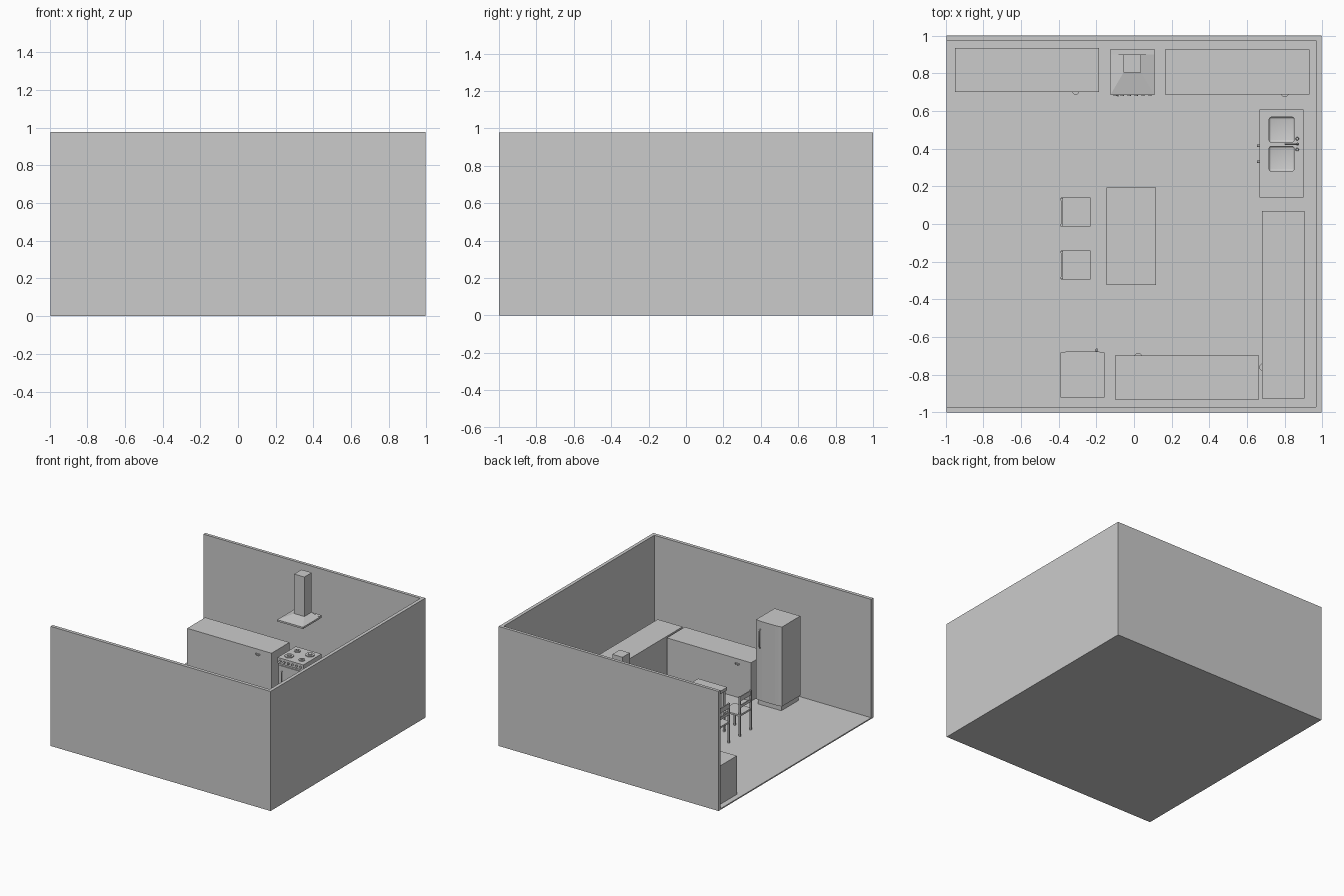
import bpy, bmesh, math
from mathutils import Vector, Matrix

cube = bpy.data.objects.get("Cube")
if cube:
    bpy.data.objects.remove(cube, do_unlink=True)

grey = bpy.data.materials.new("plain_grey")
grey.use_nodes = True
grey.diffuse_color = (0.6, 0.6, 0.6, 1)
grey.node_tree.nodes["Principled BSDF"].inputs["Base Color"].default_value = (0.6, 0.6, 0.6, 1)

FLOOR = 0.01
TOP = 0.325


def finish(bm, name, smooth=False):
    bmesh.ops.recalc_face_normals(bm, faces=bm.faces)
    mesh = bpy.data.meshes.new(name)
    bm.to_mesh(mesh)
    bm.free()
    mesh.materials.append(grey)
    ob = bpy.data.objects.new(name, mesh)
    bpy.context.collection.objects.link(ob)
    if smooth:
        bpy.ops.object.select_all(action='DESELECT')
        bpy.context.view_layer.objects.active = ob
        ob.select_set(True)
        bpy.ops.object.shade_smooth_by_angle()
    return ob


def box(name, x, y, z, bevel=0):
    bm = bmesh.new()
    bmesh.ops.create_cube(bm, size=1)
    spans = (x, y, z)
    for v in bm.verts:
        v.co = [(s[0] + s[1]) / 2 + c * (s[1] - s[0]) for s, c in zip(spans, v.co)]
    if bevel:
        bmesh.ops.bevel(bm, geom=bm.edges[:], offset=bevel, segments=3, profile=0.5, affect='EDGES')
    return finish(bm, name, bevel > 0)


def cylinder(name, centre, radius, depth, axis='Z', top=None):
    turn = {'X': Matrix.Rotation(math.pi / 2, 4, 'Y'),
            'Y': Matrix.Rotation(math.pi / 2, 4, 'X'), 'Z': Matrix()}[axis]
    bm = bmesh.new()
    bmesh.ops.create_cone(bm, cap_ends=True, segments=20, radius1=radius,
                          radius2=radius if top is None else top, depth=depth,
                          matrix=Matrix.Translation(centre) @ turn)
    return finish(bm, name, True)


def prism(name, outline, direction):
    bm = bmesh.new()
    face = bm.faces.new([bm.verts.new(p) for p in outline])
    ext = bmesh.ops.extrude_face_region(bm, geom=[face])
    moved = [g for g in ext["geom"] if isinstance(g, bmesh.types.BMVert)]
    bmesh.ops.translate(bm, verts=moved, vec=direction)
    return finish(bm, name)


def tube(name, points, radius):
    curve = bpy.data.curves.new(name, 'CURVE')
    curve.dimensions = '3D'
    curve.bevel_depth = radius
    curve.bevel_resolution = 2
    curve.use_fill_caps = True
    spline = curve.splines.new('POLY')
    spline.points.add(len(points) - 1)
    for p, co in zip(spline.points, points):
        p.co = (*co, 1)
    curve.materials.append(grey)
    ob = bpy.data.objects.new(name, curve)
    bpy.context.collection.objects.link(ob)
    return ob


def cut(ob, cutters):
    for c in cutters:
        mod = ob.modifiers.new("hollow", 'BOOLEAN')
        mod.operation = 'DIFFERENCE'
        mod.object = c
    deps = bpy.context.evaluated_depsgraph_get()
    mesh = bpy.data.meshes.new_from_object(ob.evaluated_get(deps))
    ob.modifiers.clear()
    ob.data = mesh


def cup_pull(name, x, y, out):
    # Small wedge-shaped drawer pull, pointing along out
    o = Vector(out)
    side = Vector((-o.y, o.x, 0))
    c = Vector((x, y, TOP - 0.035))
    outline = [c - side * 0.02, c - side * 0.008 + o * 0.013,
               c + side * 0.008 + o * 0.013, c + side * 0.02]
    prism(name, outline, (0, 0, -0.012))


# Room shell, open on one side
box("floor", (-0.995, 0.995), (-1, 1), (0, FLOOR))
box("front_wall", (-0.995, 0.995), (-1, -0.972), (FLOOR, 0.978))
box("back_wall", (-0.995, 0.995), (0.975, 1), (FLOOR, 0.978))
box("side_wall", (0.967, 0.995), (-0.972, 0.975), (FLOOR, 0.978))

# Base cabinets with pulls
box("back_right_cabinet", (-0.95, -0.187), (0.70, 0.933), (FLOOR, TOP))
cup_pull("back_right_pull", -0.31, 0.70, (0, -1, 0))
box("back_left_cabinet", (0.165, 0.932), (0.687, 0.927), (FLOOR, TOP))
cup_pull("back_left_pull", 0.80, 0.687, (0, -1, 0))
box("front_cabinet", (-0.10, 0.662), (-0.93, -0.697), (FLOOR, TOP))
cup_pull("front_pull", 0.023, -0.697, (0, 1, 0))
box("side_cabinet", (0.678, 0.904), (-0.925, 0.07), (FLOOR, TOP))
cup_pull("side_pull", 0.678, -0.76, (-1, 0, 0))

# Fridge: plinth, body, bowed door and handle
box("fridge_plinth", (-0.38, -0.167), (-0.91, -0.69), (FLOOR, 0.05))
box("fridge_body", (-0.39, -0.157), (-0.92, -0.69), (0.05, 0.70))
bow = [(-0.2735 + 0.1165 * t / 4, -0.675 - 0.008 * (t / 4) ** 4, 0.05) for t in range(-4, 5)]
prism("fridge_door", [(-0.39, -0.69, 0.05)] + bow + [(-0.157, -0.69, 0.05)], (0, 0, 0.65))
tube("fridge_handle", [(-0.198, -0.677, 0.48), (-0.198, -0.664, 0.495),
                       (-0.198, -0.664, 0.62), (-0.198, -0.677, 0.635)], 0.005)

# Stove
box("stove_body", (-0.125, 0.108), (0.70, 0.925), (FLOOR, 0.265))
box("stove_top", (-0.125, 0.108), (0.69, 0.925), (0.265, 0.312))
box("oven_door", (-0.11, 0.093), (0.692, 0.70), (0.05, 0.25))
tube("oven_handle", [(-0.085, 0.692, 0.11), (-0.085, 0.681, 0.12),
                     (-0.085, 0.681, 0.20), (-0.085, 0.692, 0.21)], 0.004)
for i in range(6):
    cylinder(f"stove_knob_{i + 1}", (-0.1 + i * 0.037, 0.686, 0.288), 0.009, 0.012, 'Y')
for i, (x, y, r) in enumerate([(-0.065, 0.755, 0.034), (0.05, 0.755, 0.024),
                               (-0.065, 0.86, 0.024), (0.05, 0.86, 0.034)]):
    cylinder(f"burner_{i + 1}", (x, y, 0.315), r, 0.008)
    cylinder(f"burner_cap_{i + 1}", (x, y, 0.321), r * 0.5, 0.006)

# Extractor hood: rim, sloped canopy, back strip and chimney
box("hood_rim", (-0.125, 0.108), (0.685, 0.928), (0.608, 0.622))
box("hood_back_strip", (-0.125, 0.108), (0.90, 0.928), (0.622, 0.628))
bm = bmesh.new()
low = [bm.verts.new(p) for p in ((-0.125, 0.685, 0.622), (0.108, 0.685, 0.622),
                                 (0.108, 0.90, 0.622), (-0.125, 0.90, 0.622))]
high = [bm.verts.new(p) for p in ((-0.055, 0.805, 0.645), (0.037, 0.805, 0.645),
                                  (0.037, 0.90, 0.645), (-0.055, 0.90, 0.645))]
bm.faces.new(low)
bm.faces.new(high)
for i in range(4):
    j = (i + 1) % 4
    bm.faces.new((low[i], low[j], high[j], high[i]))
finish(bm, "hood_canopy")
box("hood_chimney", (-0.055, 0.037), (0.805, 0.90), (0.64, 0.968))

# Sink unit with two hollow bowls
sink = box("sink_cabinet", (0.665, 0.90), (0.14, 0.608), (FLOOR, TOP))
rim = box("sink_rim", (0.69, 0.88), (0.16, 0.592), (TOP, TOP + 0.006))
bowls = [box("bowl_cutter", (0.717, 0.85), y, (TOP - 0.085, TOP + 0.05), 0.012)
         for y in ((0.434, 0.567), (0.28, 0.412))]
for part in (sink, rim):
    cut(part, bowls)
for b in bowls:
    bpy.data.objects.remove(b, do_unlink=True)
for y in (0.33, 0.415):
    cylinder("sink_door_knob", (0.66, y, 0.27), 0.006, 0.014, 'X')
cylinder("tap_base", (0.868, 0.424, TOP + 0.016), 0.008, 0.024)
arc = [(0.835 + 0.033 * math.cos(a * math.pi / 8), 0.424,
        TOP + 0.055 + 0.03 * math.sin(a * math.pi / 8)) for a in range(9)]
tube("tap_spout", [(0.868, 0.424, TOP + 0.01)] + arc, 0.004)
for y in (0.395, 0.452):
    cylinder("tap_knob", (0.866, y, TOP + 0.016), 0.009, 0.022, 'Z', 0.007)

# Table
box("table_top", (-0.145, 0.117), (-0.325, 0.195), (0.255, 0.28))
for x in (-0.135, 0.087):
    for y in (-0.315, 0.165):
        box("table_leg", (x, x + 0.02), (y, y + 0.02), (FLOOR, 0.255))


# Chairs with slatted backs
def chair(n, y0):
    y1 = y0 + 0.154
    box(f"chair_{n}_seat", (-0.388, -0.23), (y0, y1), (0.172, 0.186))
    for y in (y0 + 0.002, y1 - 0.014):
        box(f"chair_{n}_back_post", (-0.39, -0.376), (y, y + 0.012), (FLOOR, 0.335))
        box(f"chair_{n}_front_leg", (-0.247, -0.235), (y, y + 0.012), (FLOOR, 0.172))
    for z, h in ((0.295, 0.038), (0.24, 0.022)):
        box(f"chair_{n}_slat", (-0.388, -0.38), (y0 + 0.01, y1 - 0.01), (z, z + h))


chair(1, -0.014)
chair(2, -0.295)
